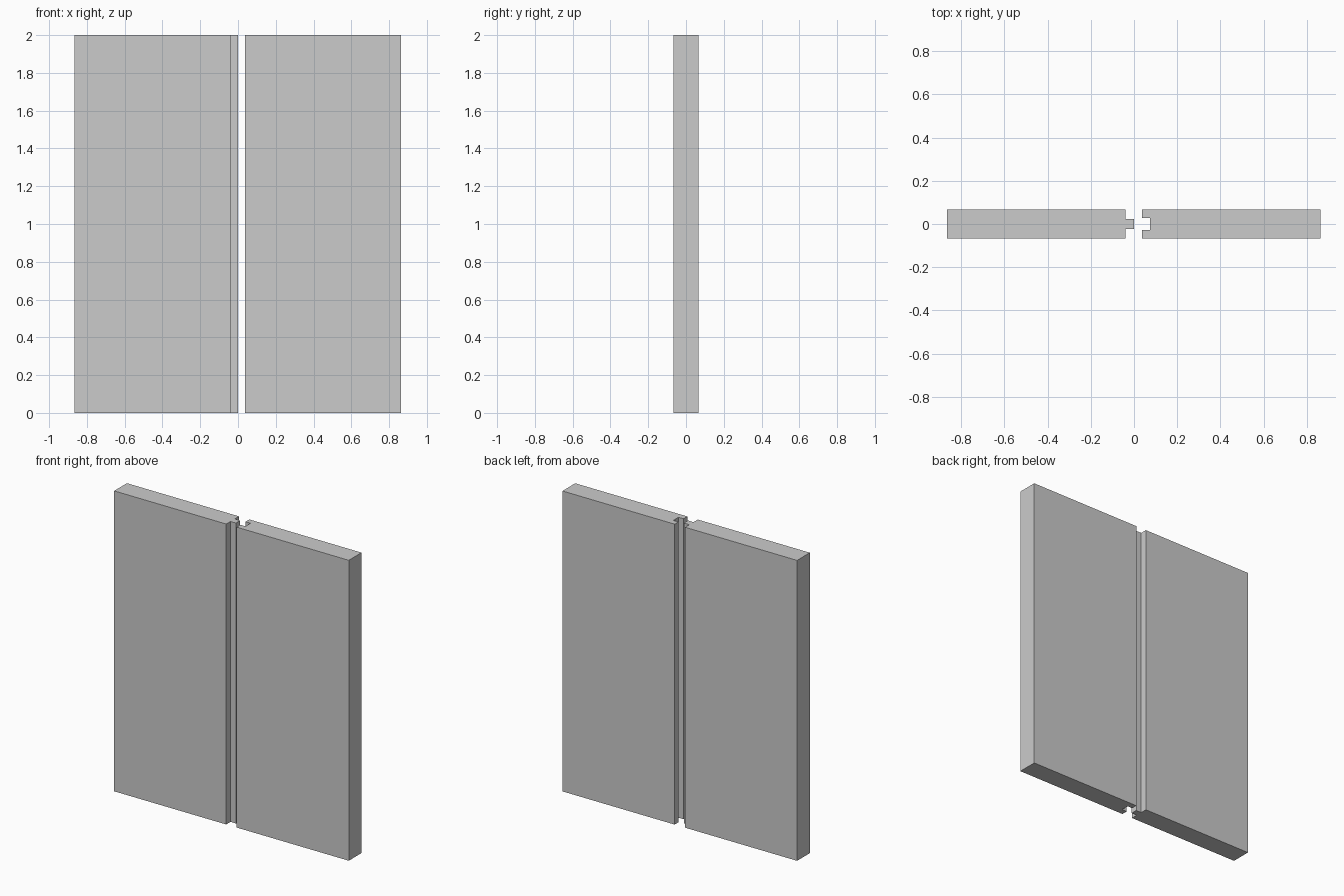
import bpy, bmesh

if "Cube" in bpy.data.objects:
    bpy.data.objects.remove(bpy.data.objects["Cube"])

HEIGHT = 2.0
HALF_T = 0.067


def extruded_board(name, profile):
    """Extrude a closed plan outline (x, y) straight up to full height."""
    bm = bmesh.new()
    base = bm.faces.new([bm.verts.new((x, y, 0)) for x, y in profile])
    ext = bmesh.ops.extrude_face_region(bm, geom=[base], use_keep_orig=True)
    top = [v for v in ext["geom"] if isinstance(v, bmesh.types.BMVert)]
    bmesh.ops.translate(bm, verts=top, vec=(0, 0, HEIGHT))
    bmesh.ops.recalc_face_normals(bm, faces=bm.faces)
    mesh = bpy.data.meshes.new(name)
    bm.to_mesh(mesh)
    bm.free()
    obj = bpy.data.objects.new(name, mesh)
    bpy.context.collection.objects.link(obj)
    return obj


def joint_profile(outer_x, shoulder_x, joint_x, joint_half):
    """Half outline from outer edge to joint, mirrored across y = 0."""
    half = [(outer_x, HALF_T), (shoulder_x, HALF_T),
            (shoulder_x, joint_half), (joint_x, joint_half)]
    return half + [(x, -y) for x, y in reversed(half)]


# Left board with a tongue, right board with a slightly wider groove
extruded_board("tongue_board", joint_profile(-0.865, -0.04, 0.0, 0.022))
extruded_board("groove_board", joint_profile(0.863, 0.037, 0.074, 0.027))
